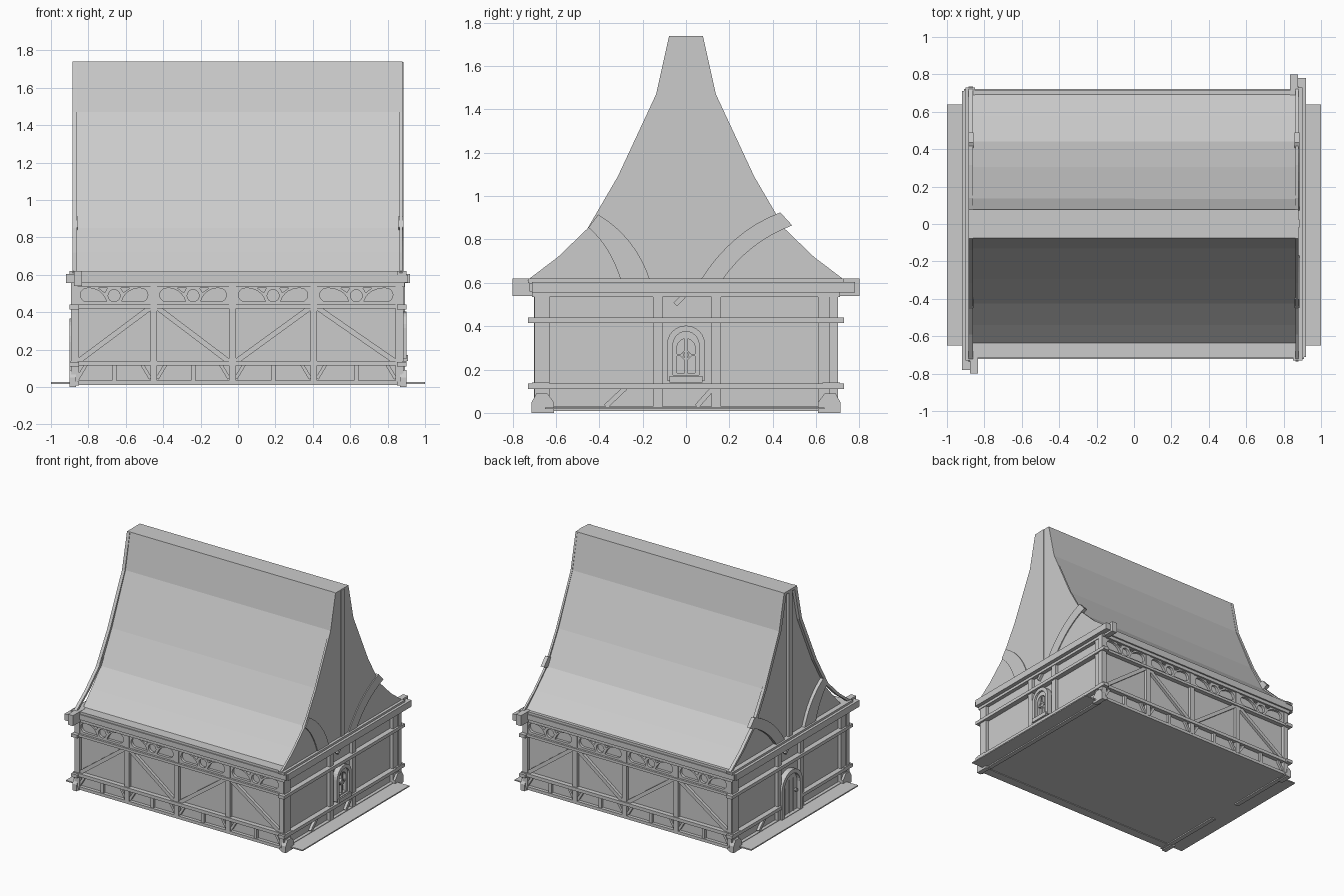
import bpy, math
from math import sin, cos, pi, radians
from mathutils import Matrix, Vector

if "Cube" in bpy.data.objects:
    bpy.data.objects.remove(bpy.data.objects["Cube"])

grey = bpy.data.materials.new("plain_grey")
grey.use_nodes = True
COLOUR = (0.6, 0.6, 0.6, 1)
grey.diffuse_color = COLOUR
grey.node_tree.nodes["Principled BSDF"].inputs["Base Color"].default_value = COLOUR

# wall directions: turn about z from the front
FRONT, RIGHT, BACK, LEFT = 0, 90, 180, 270
NAMES = {FRONT: "front", RIGHT: "right_end", BACK: "back", LEFT: "left_end"}


def plate(name, outlines, d0, d1, turn):
    """Flat shape with holes, drawn in (across, up), between two depths outwards."""
    cu = bpy.data.curves.new(name, "CURVE")
    cu.dimensions, cu.fill_mode = "2D", "BOTH"
    cu.extrude = (d1 - d0) / 2
    for pts in outlines:
        sp = cu.splines.new("POLY")
        sp.points.add(len(pts) - 1)
        for p, (u, v) in zip(sp.points, pts):
            p.co = (u, v, 0, 1)
        sp.use_cyclic_u = True
    tmp = bpy.data.objects.new(name, cu)
    bpy.context.collection.objects.link(tmp)
    dg = bpy.context.evaluated_depsgraph_get()
    me = bpy.data.meshes.new_from_object(tmp.evaluated_get(dg))
    bpy.data.objects.remove(tmp)
    me.transform(Matrix.Rotation(radians(turn), 4, "Z") @ Matrix.Rotation(pi / 2, 4, "X")
                 @ Matrix.Translation((0, 0, (d0 + d1) / 2)))
    me.shade_flat()
    me.materials.clear()
    me.materials.append(grey)
    ob = bpy.data.objects.new(name, me)
    bpy.context.collection.objects.link(ob)
    return ob


def rect(u0, u1, v0, v1):
    return [(u0, v0), (u1, v0), (u1, v1), (u0, v1)]


def strut(a, b, w):
    a, b = Vector(a), Vector(b)
    n = (b - a).normalized().orthogonal() * w / 2
    return [tuple(p) for p in (a + n, b + n, b - n, a - n)]


def circle(u, v, r, n=16):
    return [(u + r * cos(2 * pi * i / n), v + r * sin(2 * pi * i / n)) for i in range(n)]


def arch(w, v0, spring, n=12):
    """Upright opening with a round head, half width w."""
    return [(-w, v0), (w, v0)] + [(w * cos(pi * i / n), spring + w * sin(pi * i / n))
                                  for i in range(n + 1)]


def bend(a, m, b, n=8):
    """Quadratic curve from a to b pulled towards m."""
    a, m, b = Vector(a), Vector(m), Vector(b)
    return [tuple(a * (1 - t) ** 2 + m * 2 * t * (1 - t) + b * t * t)
            for t in (i / n for i in range(n + 1))]


# floor slab and solid wall core
plate("floor_slab", [rect(-1, 1, 0.017, 0.026)], -0.64, 0.65, FRONT)
plate("wall_core", [rect(-0.86, 0.86, 0.017, 0.61)], -0.675, 0.675, FRONT)

# flared roof: panel set slightly inside the gable boards at both ends
LEVELS = [0.61, 0.72, 0.85, 1.09, 1.47, 1.74]
board = list(zip((0.735, 0.59, 0.455, 0.315, 0.138, 0.078), LEVELS))
back = list(zip((0.70, 0.577, 0.44, 0.305, 0.135, 0.077), LEVELS))
front = list(zip((-0.645, -0.54, -0.425, -0.295, -0.13, -0.075), LEVELS))
inset = [(u - 0.03, v) for u, v in board[:-1]] + [(0.05, 1.72)]


def mirrored(half):
    return half + [(-u, v) for u, v in reversed(half)]


plate("roof_panel", [back + front[::-1]], -0.862, 0.866, RIGHT)
plate("right_gable_wall", [mirrored(board)], 0.864, 0.879, RIGHT)
plate("left_gable_boards", [mirrored(board) + mirrored(inset)[::-1]], 0.86, 0.884, LEFT)

POSTS = [-0.875, -0.45, -0.03, 0.405, 0.86]


def long_wall(turn):
    tag = NAMES[turn]
    # sill, rails, wall plate and eaves beam
    for name, v0, v1, d, e in (("sill", 0.012, 0.035, 0.70, 0.89), ("low_rail", 0.115, 0.14, 0.71, 0.90),
                               ("mid_rail", 0.42, 0.44, 0.71, 0.89), ("wall_plate", 0.535, 0.56, 0.71, 0.89),
                               ("eaves_beam", 0.56, 0.60, 0.722, 0.91), ("eaves_lip", 0.60, 0.618, 0.715, 0.88)):
        plate(f"{tag}_{name}", [rect(-e, e, v0, v1)], 0.63, d, turn)
    for i, u in enumerate(POSTS):
        plate(f"{tag}_post_{i}", [rect(u - 0.018, u + 0.018, 0.03, 0.56)], 0.66, 0.702, turn)
    for i in range(4):
        a, b = POSTS[i] + 0.018, POSTS[i + 1] - 0.018
        c, h = (a + b) / 2, (b - a) / 2
        s = 1 if i % 2 == 0 else -1
        # long brace, leaning alternately
        plate(f"{tag}_brace_{i}", [strut((c - s * h, 0.135), (c + s * h, 0.425), 0.028)],
              0.66, 0.697, turn)
        # low stud and corner struts
        plate(f"{tag}_stud_{i}", [rect(c - 0.012, c + 0.012, 0.03, 0.12)], 0.66, 0.695, turn)
        for k in (-1, 1):
            plate(f"{tag}_strut_{i}_{k}", [strut((c + k * h, 0.045), (c + k * (h - 0.045), 0.12), 0.018)],
                  0.66, 0.693, turn)
        # pierced frieze with a ring and two drops
        holes = [circle(c, 0.488, 0.032)]
        for k in (-1, 1):
            e = c + k * (h - 0.05)
            drop = [(e + k * 0.036 * cos(t), 0.492 + 0.036 * sin(t))
                    for t in (-pi / 2 + pi * j / 10 for j in range(11))]
            holes.append(drop + bend((e - k * 0.02, 0.528), (c + k * 0.06, 0.52), (c + k * 0.04, 0.456), 5))
            holes.append([(c + k * 0.035, 0.53), (c + k * 0.085, 0.53), (c + k * 0.05, 0.505)])
        plate(f"{tag}_frieze_{i}", [rect(a, b, 0.44, 0.535)] + holes, 0.66, 0.695, turn)


def end_wall(turn):
    tag = NAMES[turn]
    door = turn == LEFT
    # rails, split around the door where needed
    for name, v0, v1, d, e in (("sill", 0.008, 0.03, 0.885, 0.71), ("low_rail", 0.11, 0.135, 0.90, 0.73),
                               ("mid_rail", 0.415, 0.44, 0.90, 0.73), ("wall_plate", 0.535, 0.56, 0.89, 0.71)):
        parts = [(-e, -0.13), (0.13, e)] if door and v1 < 0.2 else [(-e, e)]
        for k, (a, b) in enumerate(parts):
            plate(f"{tag}_{name}_{k}", [rect(a, b, v0, v1)], 0.85, d, turn)
    # tie beam with a block at one end
    plate(f"{tag}_tie_beam", [rect(-0.71, 0.78, 0.555, 0.605)], 0.86, 0.92, turn)
    plate(f"{tag}_tie_cap", [rect(-0.73, 0.73, 0.60, 0.62)], 0.85, 0.90, turn)
    plate(f"{tag}_beam_end", [rect(0.65, 0.80, 0.54, 0.62)], 0.835, 0.878, turn)
    # posts and corner feet
    for i, (u, w) in enumerate(((-0.665, 0.035), (-0.13, 0.022), (0.14, 0.022), (0.655, 0.045))):
        plate(f"{tag}_post_{i}", [rect(u - w, u + w, 0.02, 0.56)], 0.85, 0.885, turn)
    for k in (-1, 1):
        foot = [(k * 0.61, 0.0), (k * 0.712, 0.0), (k * 0.712, 0.05), (k * 0.69, 0.09),
                (k * 0.64, 0.09), (k * 0.61, 0.05)]
        plate(f"{tag}_foot_{k}", [foot], 0.865, 0.902, turn)
    # short struts
    for k, (a, b) in enumerate((((-0.37, 0.03), (-0.28, 0.115)), ((0.05, 0.03), (0.125, 0.115)),
                                ((-0.05, 0.50), (-0.01, 0.54)))):
        if not (door and k == 1):
            plate(f"{tag}_strut_{k}", [strut(a, b, 0.022)], 0.85, 0.88, turn)
    # gable king post and curved braces, the longer one towards the back
    plate(f"{tag}_king_post", [rect(-0.02, 0.024, 0.61, 1.738)], 0.85, 0.885, turn)
    side = -1 if door else 1
    for name, curves in (
            ("back", ((0.065, 0.61), (0.21, 0.84), (0.435, 0.925), (0.165, 0.61), (0.29, 0.79), (0.49, 0.865))),
            ("front", ((-0.165, 0.61), (-0.23, 0.81), (-0.405, 0.915), (-0.30, 0.61), (-0.35, 0.77), (-0.45, 0.855)))):
        pts = [(u * side, v) for u, v in curves]
        plate(f"{tag}_gable_brace_{name}", [bend(*pts[:3]) + bend(*pts[3:])[::-1]], 0.858, 0.886, turn)
    if door:
        # arched door with planks and a handle
        plate("door_frame", [arch(0.125, 0.02, 0.24), arch(0.095, 0.03, 0.24)], 0.85, 0.90, turn)
        plate("door_leaf", [arch(0.097, 0.025, 0.24)], 0.85, 0.872, turn)
        for k in (-1, 0, 1):
            plate(f"door_batten_{k}", [rect(k * 0.05 - 0.004, k * 0.05 + 0.004, 0.03, 0.28)], 0.86, 0.877, turn)
        plate("door_handle", [circle(0.07, 0.18, 0.012, 8)], 0.86, 0.89, turn)
    else:
        # arched window with sill, inner frame and glazing bars
        plate("window_frame", [arch(0.088, 0.15, 0.315), arch(0.06, 0.175, 0.315)], 0.85, 0.90, turn)
        plate("window_inner", [arch(0.062, 0.165, 0.315), arch(0.042, 0.185, 0.30)], 0.85, 0.885, turn)
        plate("window_sill", [rect(-0.075, 0.075, 0.14, 0.17)], 0.85, 0.91, turn)
        plate("window_mullion", [rect(-0.006, 0.006, 0.18, 0.36)], 0.85, 0.88, turn)
        plate("window_bar", [rect(-0.05, 0.05, 0.262, 0.272)], 0.85, 0.88, turn)
        diamond = [circle(0, 0.267, 0.03, 4), circle(0, 0.267, 0.02, 4)]
        plate("window_diamond", diamond, 0.85, 0.883, turn)


for turn in (FRONT, BACK):
    long_wall(turn)
for turn in (RIGHT, LEFT):
    end_wall(turn)
